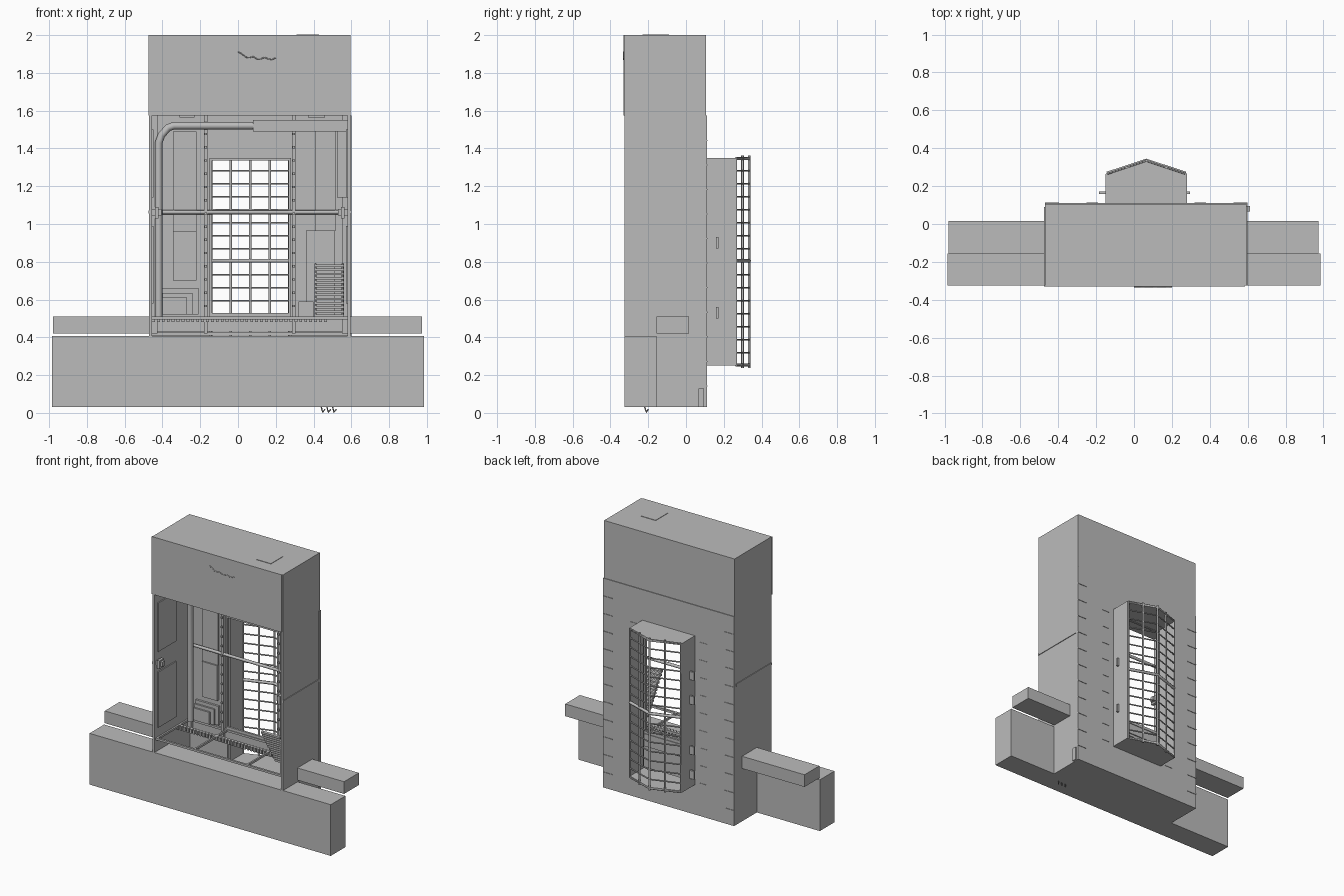
import bpy, bmesh, math
from mathutils import Vector

cube = bpy.data.objects.get("Cube")
if cube:
    bpy.data.objects.remove(cube, do_unlink=True)

grey = bpy.data.materials.new("plain_grey")
grey.use_nodes = True
grey.diffuse_color = (0.5, 0.5, 0.5, 1)
grey.node_tree.nodes["Principled BSDF"].inputs["Base Color"].default_value = (0.5, 0.5, 0.5, 1)

L, R = -0.47, 0.595          # outer faces of the side walls
F, B = -0.325, 0.11          # front and back of the shaft
FLOOR, CEIL, TOP = 0.03, 1.575, 2.0
BL, BR, BZ0, BZ1 = -0.15, 0.28, 0.25, 1.35   # bay opening
MID = (BL + BR) / 2


def finish(name, bm):
    bmesh.ops.recalc_face_normals(bm, faces=bm.faces)
    mesh = bpy.data.meshes.new(name)
    bm.to_mesh(mesh)
    bm.free()
    mesh.materials.append(grey)
    obj = bpy.data.objects.new(name, mesh)
    bpy.context.collection.objects.link(obj)
    return obj


def boxes(name, *spans):
    """One object from boxes given as (x0, x1, y0, y1, z0, z1)."""
    bm = bmesh.new()
    for x0, x1, y0, y1, z0, z1 in spans:
        vs = bmesh.ops.create_cube(bm, size=1)["verts"]
        for v in vs:
            v.co = Vector(((x0 + x1) / 2 + v.co.x * (x1 - x0),
                           (y0 + y1) / 2 + v.co.y * (y1 - y0),
                           (z0 + z1) / 2 + v.co.z * (z1 - z0)))
    return finish(name, bm)


def prism(name, outline, z0, z1):
    bm = bmesh.new()
    face = bm.faces.new([bm.verts.new((x, y, z0)) for x, y in outline])
    new = bmesh.ops.extrude_face_region(bm, geom=[face])["geom"]
    bmesh.ops.translate(bm, vec=(0, 0, z1 - z0),
                        verts=[g for g in new if isinstance(g, bmesh.types.BMVert)])
    return finish(name, bm)


def tubes(name, radius, *paths, sides=2):
    """Round bars swept along point lists."""
    curve = bpy.data.curves.new(name, "CURVE")
    curve.dimensions = "3D"
    curve.bevel_depth = radius
    curve.bevel_resolution = sides
    curve.use_fill_caps = True
    for path in paths:
        spline = curve.splines.new("POLY")
        spline.points.add(len(path) - 1)
        for point, co in zip(spline.points, path):
            point.co = (*co, 1)
    curve.materials.append(grey)
    obj = bpy.data.objects.new(name, curve)
    bpy.context.collection.objects.link(obj)
    return obj


# Base block, side beams and pit floor
boxes("front_base", (-0.985, 0.985, F, -0.155, FLOOR, 0.408))
boxes("left_beam", (R, 0.975, -0.155, 0.017, 0.42, 0.51))
boxes("right_beam", (-0.98, L, -0.155, 0.017, 0.42, 0.51))
boxes("pit_floor", (L, R, -0.155, B, FLOOR, FLOOR + 0.012))

# Side walls with a raised seam strip and inner panels
T = 0.015
for name, outer, s in (("right", L, 1), ("left", R, -1)):
    inner = outer + s * T
    x0, x1 = sorted((outer, inner))
    boxes(name + "_wall", (x0, x1, F, B, 0.405, CEIL), (x0, x1, -0.155, B, FLOOR, 0.405))
    a, b = sorted((outer - s * 0.005, outer))
    boxes(name + "_wall_seam", (a, b, F, B - 0.02, 1.055, 1.072))
    a, b = sorted((inner, inner + s * 0.008))
    boxes(name + "_inner_panels", (a, b, -0.29, -0.08, 1.14, 1.5),
          (a, b, -0.29, -0.08, 0.58, 0.99))
    a, b = sorted((inner, inner + s * 0.03))
    boxes(name + "_corner_post", (a, b, 0.06, 0.09, 0.42, CEIL))
    # Latch knob on the front edge
    cx = inner + s * 0.025
    boxes(name + "_latch", (cx - 0.025, cx + 0.025, -0.305, -0.275, 1.045, 1.08),
          (cx - 0.01, cx + 0.01, -0.315, -0.265, 1.03, 1.09))

# Back wall around the bay opening
W = B - 0.02
boxes("back_wall", (L, BL, W, B, FLOOR, CEIL), (BR, R + 0.005, W, B, FLOOR, CEIL),
      (BL, BR, W, B, FLOOR, BZ0), (BL, BR, W, B, BZ1, CEIL))
ticks = []
for i in range(11):
    z = 0.14 + i * 0.13
    for x in (L, R - 0.07):
        ticks.append((x, x + 0.075, B, B + 0.004, z, z + 0.006))
    if BZ0 < z < BZ1:
        ticks += [(BL - 0.1, BL - 0.04, B, B + 0.003, z, z + 0.004),
                  (BR + 0.04, BR + 0.1, B, B + 0.003, z, z + 0.004)]
boxes("back_wall_seams", *ticks)
boxes("back_drain_box", (R, R + 0.018, 0.065, 0.095, FLOOR, 0.13))

# Upper housing, roof hatch, cable and ceiling lamps
boxes("upper_housing", (L, R, F, B - 0.005, CEIL, TOP))
boxes("upper_front_plate", (L - 0.005, R - 0.01, F - 0.005, F, CEIL, TOP))
boxes("roof_hatch", (0.31, 0.43, -0.23, -0.09, TOP, TOP + 0.003))
tubes("front_cable", 0.003, [(0.02 * i, F - 0.006, 1.875 + 0.035 * math.exp(-i / 2) + 0.006 * math.sin(2 * i))
                             for i in range(11)])
boxes("ceiling_lamps", (-0.31, -0.23, -0.15, 0.02, CEIL - 0.01, CEIL),
      (0.37, 0.46, -0.15, 0.02, CEIL - 0.01, CEIL))

# Projecting bay: roof, floor, solid cheeks
Y1, Y2 = 0.265, 0.34
outline = [(BL, W), (BR, W), (BR - 0.005, Y1), (MID, Y2), (BL + 0.005, Y1)]
prism("bay_roof", outline, BZ1 - 0.012, BZ1)
prism("bay_floor", outline, BZ0, BZ0 + 0.012)
boxes("bay_cheeks", (BL, BL + 0.01, B, Y1, BZ0, BZ1), (BR - 0.01, BR, B, Y1, BZ0, BZ1))

# Bay lattice on both slanted faces
corner_r, ridge, corner_l = (BL + 0.008, Y1), (MID, Y2 - 0.006), (BR - 0.008, Y1)


def between(a, b, t):
    return (a[0] + (b[0] - a[0]) * t, a[1] + (b[1] - a[1]) * t)


stations = [corner_r, between(corner_r, ridge, 0.5), ridge, between(ridge, corner_l, 0.5), corner_l]
tubes("bay_mullions", 0.006, *[[(x, y, BZ0), (x, y, BZ1)] for x, y in stations], sides=1)
rows = 16
tubes("bay_glazing_bars", 0.005,
      *[[(x, y, BZ0 + (BZ1 - BZ0) * i / rows) for x, y in (corner_r, ridge, corner_l)]
        for i in range(rows + 1)], sides=1)
tubes("bay_transom", 0.011, [(x, y, 0.805) for x, y in (corner_r, ridge, corner_l)], sides=1)
tubes("bay_ridge_pins", 0.007, *[[(x, y, BZ0 - 0.012), (x, y, BZ1 + 0.012)]
                                 for x, y in (ridge, between(corner_r, ridge, 0.5), between(ridge, corner_l, 0.5))])

# Hinges on the bay cheeks
boxes("bay_hinges", *[(BL - 0.035, BL, 0.158, 0.172, z - 0.03, z + 0.03) for z in (0.35, 0.53, 0.9, 1.08)],
      *[(BR, BR + 0.015, 0.158, 0.172, z - 0.03, z + 0.03) for z in (0.53, 0.9)])

# Posts with bolts beside the opening, and the opening frame
boxes("opening_posts", (BL - 0.03, BL - 0.012, 0.06, W, 0.42, CEIL), (BR + 0.005, BR + 0.025, 0.06, W, 0.42, CEIL))
bolts = []
for i in range(14):
    z = 0.56 + i * 0.07
    for x in (BL - 0.021, BR + 0.015):
        bolts.append((x - 0.006, x + 0.006, 0.05, 0.06, z, z + 0.012))
boxes("post_bolts", *bolts)
boxes("opening_frame", (BL, BL + 0.012, 0.075, W, 0.51, BZ1), (BR - 0.012, BR, 0.075, W, 0.51, BZ1),
      (BL, BR, 0.075, W, BZ1 - 0.015, BZ1), (BL, BR, 0.075, W, 0.51, 0.53))

# Floor frame: rails, cross members and toothed strip
x0, x1 = L + T, R - T
rails = []
for y in (-0.31, -0.05, 0.07):
    rails.append((x0, x1, y, y + 0.015, 0.495, 0.51))
rails += [(x, x + 0.012, -0.31, 0.08, 0.495, 0.51) for x in (x0, BL, BR, x1 - 0.012)]
rails += [(x0, x1, 0.07, 0.085, 0.41, 0.428)]
boxes("floor_frame", *rails)
boxes("rear_apron", (x0, x1, 0.08, W, 0.43, 0.505))
boxes("toothed_strip", *[(x0 + 0.026 * i, x0 + 0.026 * i + 0.015, -0.065, -0.035, 0.48, 0.51) for i in range(36)])

# Leaning slatted panel
slats = []
for i in range(13):
    t = i / 12
    y, z = -0.14 - 0.16 * t, 0.515 + 0.265 * t
    slats.append((0.405, 0.56, y - 0.012, y + 0.012, z - 0.007, z + 0.006))
boxes("slatted_panel", *slats)
tubes("slatted_panel_rails", 0.006, *[[(x, -0.14, 0.51), (x, -0.3, 0.79)] for x in (0.41, 0.555)], sides=1)

# Interior cross bar, pipe and duct
tubes("cross_bar", 0.011, [(x0, 0.07, 1.062), (x1, 0.07, 1.062)])
pipe = tubes("corner_pipe", 0.02, [(-0.42, 0.045, 0.51), (-0.42, 0.045, 1.43), (-0.405, 0.045, 1.47),
                                   (-0.37, 0.045, 1.51), (-0.34, 0.045, 1.52), (0.08, 0.045, 1.52)], sides=3)
boxes("duct", (0.08, x1, 0.02, 0.07, 1.49, 1.55), (0.525, x1, 0.03, 0.075, 1.14, 1.49))

# Raised cladding on the inside of the back wall
boxes("right_cladding", (-0.345, -0.22, 0.07, W, 0.7, 0.96), (-0.345, -0.22, 0.08, W, 0.96, 1.49),
      (-0.4, -0.21, 0.075, W, 0.52, 0.66), (-0.4, -0.24, 0.062, 0.075, 0.52, 0.635),
      (-0.4, -0.27, 0.05, 0.062, 0.52, 0.61))
boxes("left_cladding", (0.36, 0.51, 0.07, W, 0.51, 0.965), (0.32, 0.4, 0.06, W, 0.51, 0.59),
      (0.41, 0.52, 0.08, W, 0.965, 1.49))

# Small hooks under the base
tubes("base_hooks", 0.004, *[[(x, -0.22, FLOOR + 0.005), (x + 0.008, -0.21, 0.004), (x + 0.02, -0.2, 0.018)]
                             for x in (0.44, 0.47, 0.5)], sides=1)
